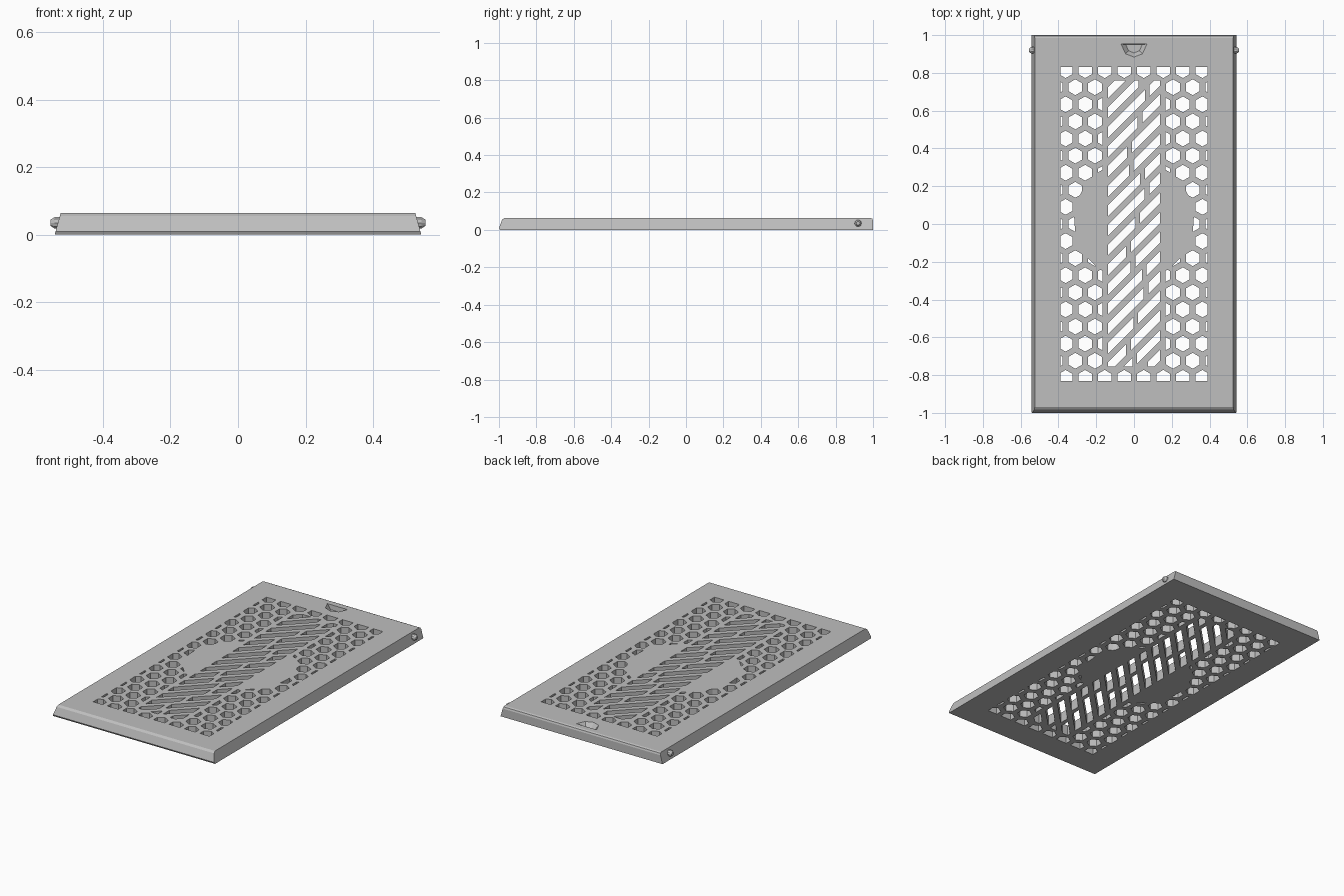
import bpy, bmesh, math
from mathutils import Vector

if "Cube" in bpy.data.objects:
    bpy.data.objects.remove(bpy.data.objects["Cube"], do_unlink=True)

grey = bpy.data.materials.new("plain grey")
grey.use_nodes = True
grey.diffuse_color = (0.52, 0.52, 0.52, 1)
grey.node_tree.nodes["Principled BSDF"].inputs["Base Color"].default_value = (0.52, 0.52, 0.52, 1)


def make_object(name, bm):
    bmesh.ops.recalc_face_normals(bm, faces=bm.faces)
    mesh = bpy.data.meshes.new(name)
    bm.to_mesh(mesh)
    bm.free()
    mesh.materials.append(grey)
    obj = bpy.data.objects.new(name, mesh)
    bpy.context.collection.objects.link(obj)
    return obj


def loft(bm, lower, upper):
    """Closed solid between two outlines with equal point counts."""
    a = [bm.verts.new(p) for p in lower]
    b = [bm.verts.new(p) for p in upper]
    bm.faces.new(a[::-1])
    bm.faces.new(b)
    for i in range(len(a)):
        j = (i + 1) % len(a)
        bm.faces.new((a[i], a[j], b[j], b[i]))


def clip(poly, normal, limit):
    """Keep the part of a convex outline where dot(p, normal) >= limit."""
    out = []
    for i, p in enumerate(poly):
        q = poly[(i + 1) % len(poly)]
        dp, dq = p.dot(normal) - limit, q.dot(normal) - limit
        if dp >= 0:
            out.append(p)
        if dp * dq < 0:
            out.append(p.lerp(q, dp / (dp - dq)))
    return out


def clip_box(poly, x0, x1, y0, y1):
    for normal, limit in (((1, 0), x0), ((-1, 0), -x1), ((0, 1), y0), ((0, -1), -y1)):
        poly = clip(poly, Vector(normal), limit)
    return poly


def add_hole(bm, poly):
    if len(poly) < 3:
        return
    area = sum(p.x * poly[i - 1].y - p.y * poly[i - 1].x for i, p in enumerate(poly))
    if abs(area) > 0.0003:
        loft(bm, [(p.x, p.y, -0.05) for p in poly], [(p.x, p.y, 0.12) for p in poly])


# Panel: side profile (y, z) with flanks that lean inward
profile = [(-0.995, 0), (-1, 0.01), (-0.983, 0.055), (-0.97, 0.064),
           (0.985, 0.064), (0.996, 0.06), (1, 0.05), (1, 0)]
bm = bmesh.new()
loft(bm, [(-0.543 + 0.28 * z, y, z) for y, z in profile],
     [(0.543 - 0.28 * z, y, z) for y, z in profile])
panel = make_object("vent_panel", bm)

# Hexagonal holes, kept clear of the central band and the round solid area
cutter = bmesh.new()
PITCH, ROW, RADIUS = 0.1035, 0.0905, 0.042
for r in range(-9, 10):
    for c in range(-4, 5):
        cx, cy = (c + (0 if r % 2 == 0 else 0.5)) * PITCH, r * ROW
        # the centre row and every second row away from it share one offset
        if r % 2 and abs(r) == 9:
            cx = (c + 0.5) * PITCH
        hexagon = [Vector((cx + RADIUS * math.sin(k * math.pi / 3),
                           cy + RADIUS * math.cos(k * math.pi / 3))) for k in range(6)]
        hexagon = clip_box(hexagon, -0.39, 0.39, -0.83, 0.83)
        if abs(r) < 9:
            if abs(cx) < 0.1:
                continue
            side = math.copysign(1, cx)
            hexagon = clip(hexagon, Vector((side, 0)), 0.168)
            centre = Vector((cx, cy - 0.02))
            if centre.length < 0.4:
                n = centre.normalized()
                hexagon = clip(hexagon, n, 0.315 + 0.02 * n.y)
        add_hole(cutter, hexagon)

# Diagonal slots in the central band, each split by a winding rib
SLOT_STEP, SLOT_HALF = 0.104, 0.029
for i in range(-9, 10):
    c = i * SLOT_STEP
    rib = 0.02 + 0.05 * math.sin(i * 1.3)
    for x0, x1 in ((-0.138, rib - 0.013), (rib + 0.013, 0.138)):
        slot = [Vector((x0, x0 + c - SLOT_HALF)), Vector((x1, x1 + c - SLOT_HALF)),
                Vector((x1, x1 + c + SLOT_HALF)), Vector((x0, x0 + c + SLOT_HALF))]
        add_hole(cutter, clip_box(slot, -0.14, 0.14, -0.755, 0.76))

# Finger recess near the back edge
rim = [(-0.07, 0.953), (-0.046, 0.9), (0, 0.882), (0.046, 0.9), (0.07, 0.953)]
loft(cutter, [(x * 0.62, 0.95 + (y - 0.953) * 0.62, 0.035) for x, y in rim],
     [(x, y, 0.066) for x, y in rim])

holes = make_object("hole_cutter", cutter)
holes.hide_render = True
mod = panel.modifiers.new("holes", "BOOLEAN")
mod.operation = "DIFFERENCE"
mod.solver = "EXACT"
mod.object = holes
bpy.context.view_layer.update()
cut_mesh = bpy.data.meshes.new_from_object(
    panel.evaluated_get(bpy.context.evaluated_depsgraph_get()))
panel.modifiers.clear()
panel.data = cut_mesh
bpy.data.objects.remove(holes, do_unlink=True)

# Snap studs on both sides
for name, s in (("left_stud", 1), ("right_stud", -1)):
    bm = bmesh.new()
    rings = []
    for x, radius in ((0.525, 0.019), (0.543, 0.018), (0.555, 0.01)):
        rings.append([bm.verts.new((s * x, 0.92 + radius * math.cos(k * math.pi / 5),
                                    0.035 + radius * math.sin(k * math.pi / 5)))
                      for k in range(10)])
    for a, b in zip(rings, rings[1:]):
        for k in range(10):
            j = (k + 1) % 10
            bm.faces.new((a[k], a[j], b[j], b[k]))
    bm.faces.new(rings[0])
    bm.faces.new(rings[-1])
    make_object(name, bm)
